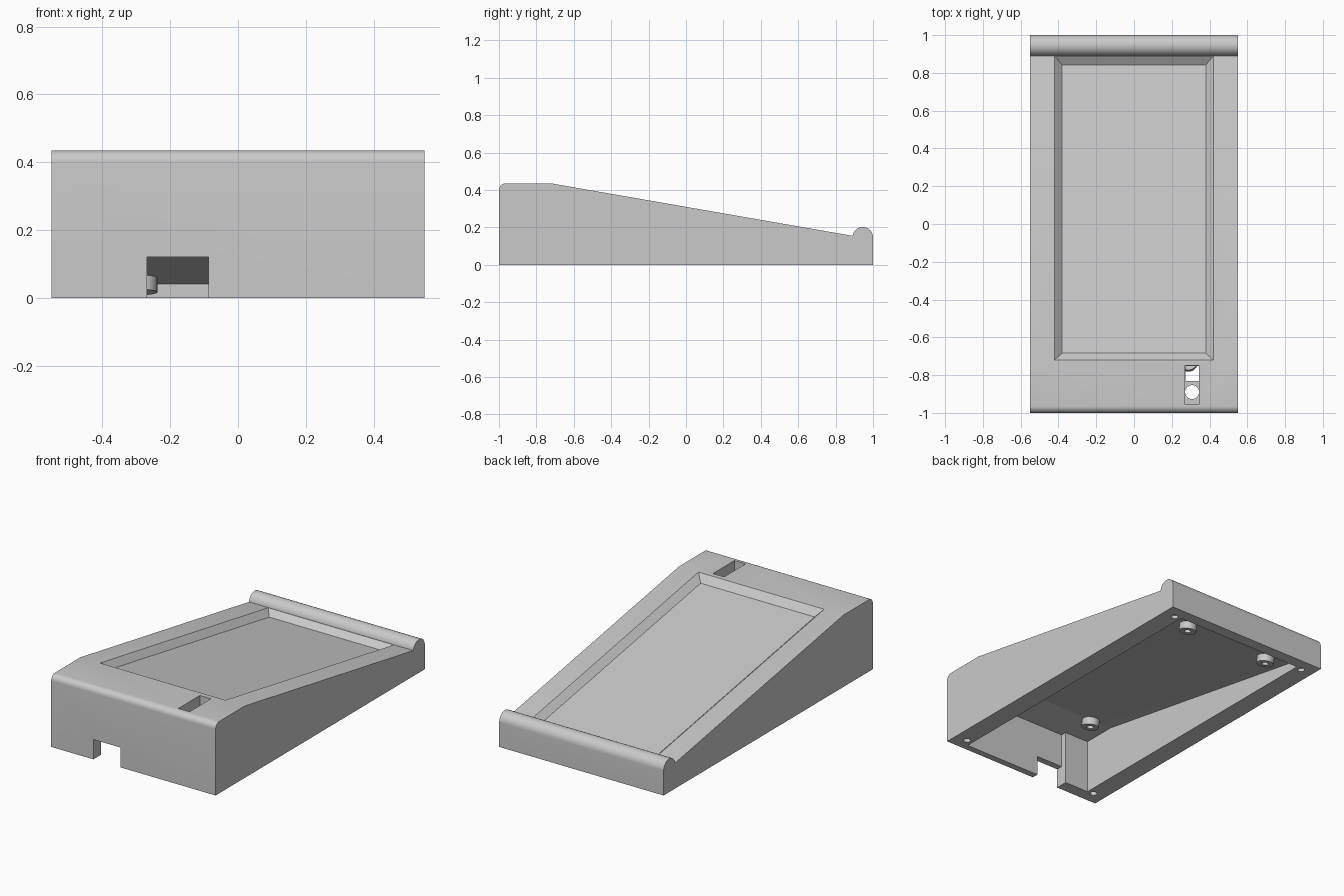
import bpy
import bmesh
import math
from mathutils import Matrix, Vector

cube = bpy.data.objects.get("Cube")
if cube:
    bpy.data.objects.remove(cube, do_unlink=True)

W = 0.55        # half width of the stand
IN = 0.43       # half width of the hollow
SLOPE = 0.174
TILT = Matrix.Rotation(-math.atan(SLOPE), 4, 'X')


def make_object(name, bm):
    bmesh.ops.recalc_face_normals(bm, faces=bm.faces)
    mesh = bpy.data.meshes.new(name)
    bm.to_mesh(mesh)
    bm.free()
    obj = bpy.data.objects.new(name, mesh)
    bpy.context.collection.objects.link(obj)
    return obj


def loft(name, ring_a, ring_b):
    bm = bmesh.new()
    a = [bm.verts.new(p) for p in ring_a]
    b = [bm.verts.new(p) for p in ring_b]
    bm.faces.new(a)
    bm.faces.new(b)
    for i in range(len(a)):
        j = (i + 1) % len(a)
        bm.faces.new((a[i], a[j], b[j], b[i]))
    return make_object(name, bm)


def prism(name, profile, x0, x1):
    return loft(name, [(x0, y, z) for y, z in profile], [(x1, y, z) for y, z in profile])


def box(name, x0, x1, y0, y1, z0, z1):
    return prism(name, [(y0, z0), (y1, z0), (y1, z1), (y0, z1)], x0, x1)


def cylinder(name, centre, radius, depth, turn=Matrix()):
    bm = bmesh.new()
    bmesh.ops.create_cone(bm, cap_ends=True, segments=32, radius1=radius, radius2=radius,
                          depth=depth, matrix=Matrix.Translation(centre) @ turn)
    return make_object(name, bm)


def combine(body, tool, operation):
    mod = body.modifiers.new(operation, 'BOOLEAN')
    mod.operation, mod.object, mod.solver = operation, tool, 'EXACT'
    bpy.context.view_layer.objects.active = body
    bpy.ops.object.modifier_apply(modifier=mod.name)
    bpy.data.objects.remove(tool, do_unlink=True)


def arc(cy, cz, r, start, end, steps):
    angles = [math.radians(start + (end - start) * i / steps) for i in range(steps + 1)]
    return [(cy + r * math.cos(t), cz + r * math.sin(t)) for t in angles]


def top(y):
    return 0.435 - SLOPE * max(0, y + 0.72)


def ceiling(y):
    return top(y) - 0.107


def ring(half_width, front, back, drop):
    return [Vector((x, y, top(y) - drop)) for x, y in
            ((-half_width, front), (half_width, front), (half_width, back), (-half_width, back))]


# Wedge body with rounded front edge and a round lip along the back
outline = [(-1, 0)] + arc(-0.965, 0.4, 0.035, 180, 90, 8) + [(-0.72, 0.435)]
outline += arc(0.945, 0.147, 0.055, 172, 0, 20) + [(1, 0)]
body = prism("wedge_stand", outline, -W, W)

# Hollow underside, open at the bottom
hollow = [(-0.925, -0.1), (-0.925, ceiling(-0.925)), (-0.72, ceiling(-0.72)),
          (0.93, ceiling(0.93)), (0.93, -0.1)]
combine(body, prism("hollow", hollow, -IN, IN), 'DIFFERENCE')
combine(body, box("thin_front_wall", -0.268, IN, -0.96, -0.9, -0.1, ceiling(-0.9)), 'DIFFERENCE')

# Cable notch in the front wall
combine(body, box("cable_notch", -0.268, -0.087, -1.1, -0.9, -0.1, 0.12), 'DIFFERENCE')

# Shallow tray recess with bevelled walls, its floor parallel to the slope
floor = ring(0.381, -0.684, 0.843, 0.037)
rim = [f + (r - f) * 1.02 for f, r in zip(floor, ring(0.42, -0.72, 0.888, 0))]
combine(body, loft("tray_recess", floor, rim), 'DIFFERENCE')

# Slot in the top with a round hole and an opening in its floor
combine(body, box("top_slot", 0.27, 0.345, -0.955, -0.75, 0.36, 0.6), 'DIFFERENCE')
combine(body, box("slot_opening", 0.272, 0.343, -0.83, -0.752, 0.25, 0.4), 'DIFFERENCE')
combine(body, cylinder("slot_hole", (0.3075, -0.89, 0.33), 0.037, 0.15), 'DIFFERENCE')

# Tilted standoffs under the sloping ceiling
normal = (TILT @ Vector((0, 0, 1))).normalized()
for x in (-0.288, 0.288):
    for y in (-0.725, 0.825):
        base = Vector((x, y, ceiling(y)))
        combine(body, cylinder("standoff", base - normal * 0.018, 0.05, 0.05, TILT), 'UNION')
        combine(body, cylinder("standoff_hole", base - normal * 0.035, 0.02, 0.06, TILT), 'DIFFERENCE')

# Screw holes at the corners of the bottom rim
for x in (-0.47, 0.47):
    for y in (-0.92, 0.92):
        combine(body, cylinder("screw_hole", (x, y, 0), 0.02, 0.04), 'DIFFERENCE')

# Plain grey plastic
grey = bpy.data.materials.new("grey_plastic")
grey.use_nodes = True
colour = (0.59, 0.59, 0.59, 1)
grey.diffuse_color = colour
grey.node_tree.nodes["Principled BSDF"].inputs["Base Color"].default_value = colour
body.data.materials.clear()
body.data.materials.append(grey)
for face in body.data.polygons:
    face.material_index = 0

bpy.ops.object.select_all(action='DESELECT')
body.select_set(True)
bpy.context.view_layer.objects.active = body
bpy.ops.object.shade_smooth_by_angle(angle=math.radians(25))
